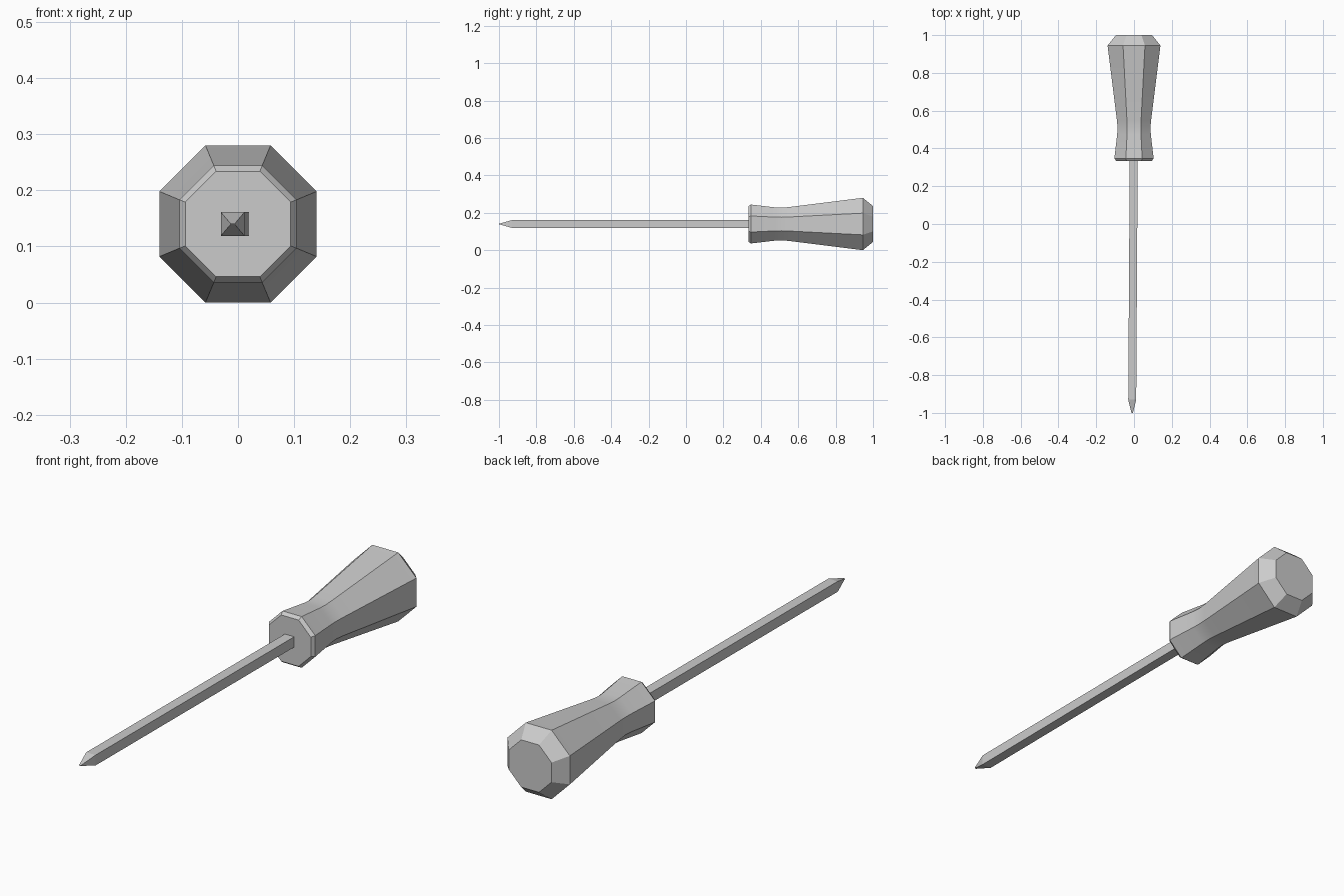
import bpy, bmesh
from math import pi, cos, sin, radians

if "Cube" in bpy.data.objects:
    bpy.data.objects.remove(bpy.data.objects["Cube"])

Z = 0.14  # height of the tool's axis


def loft(name, sides, rings):
    """Skin rings (y, centre x, half width, half height) along y and cap both ends."""
    bm = bmesh.new()
    loops = []
    k = 1 / cos(pi / sides)
    for y, cx, hx, hz in rings:
        angles = [2 * pi * (i + 0.5) / sides for i in range(sides)]
        loops.append([bm.verts.new((cx + hx * k * cos(a), y, Z + hz * k * sin(a)))
                      for a in angles])
    for a, b in zip(loops, loops[1:]):
        for i in range(sides):
            j = (i + 1) % sides
            bm.faces.new((a[i], a[j], b[j], b[i]))
    bm.faces.new(loops[0])
    bm.faces.new(loops[-1])
    bmesh.ops.recalc_face_normals(bm, faces=bm.faces)
    mesh = bpy.data.meshes.new(name)
    bm.to_mesh(mesh)
    bm.free()
    obj = bpy.data.objects.new(name, mesh)
    bpy.context.collection.objects.link(obj)
    return obj


# Octagonal handle: bevelled collar, soft waist, flared grip, bevelled butt
profile = [(0.333, 0.094), (0.347, 0.104), (0.475, 0.089), (0.51, 0.087),
           (0.55, 0.0905), (0.945, 0.14), (1.0, 0.096)]
handle = loft("handle", 8, [(y, 0, a, a) for y, a in profile])
bpy.context.view_layer.objects.active = handle
handle.select_set(True)
bpy.ops.object.shade_smooth_by_angle(angle=radians(20))

# Square shaft, drifting slightly to one side, drawn to a small blunt tip
loft("shaft", 4, [(-1.0, -0.0095, 0.004, 0.001),
                  (-0.93, -0.0095, 0.021, 0.021),
                  (0.345, -0.0015, 0.021, 0.021)])
